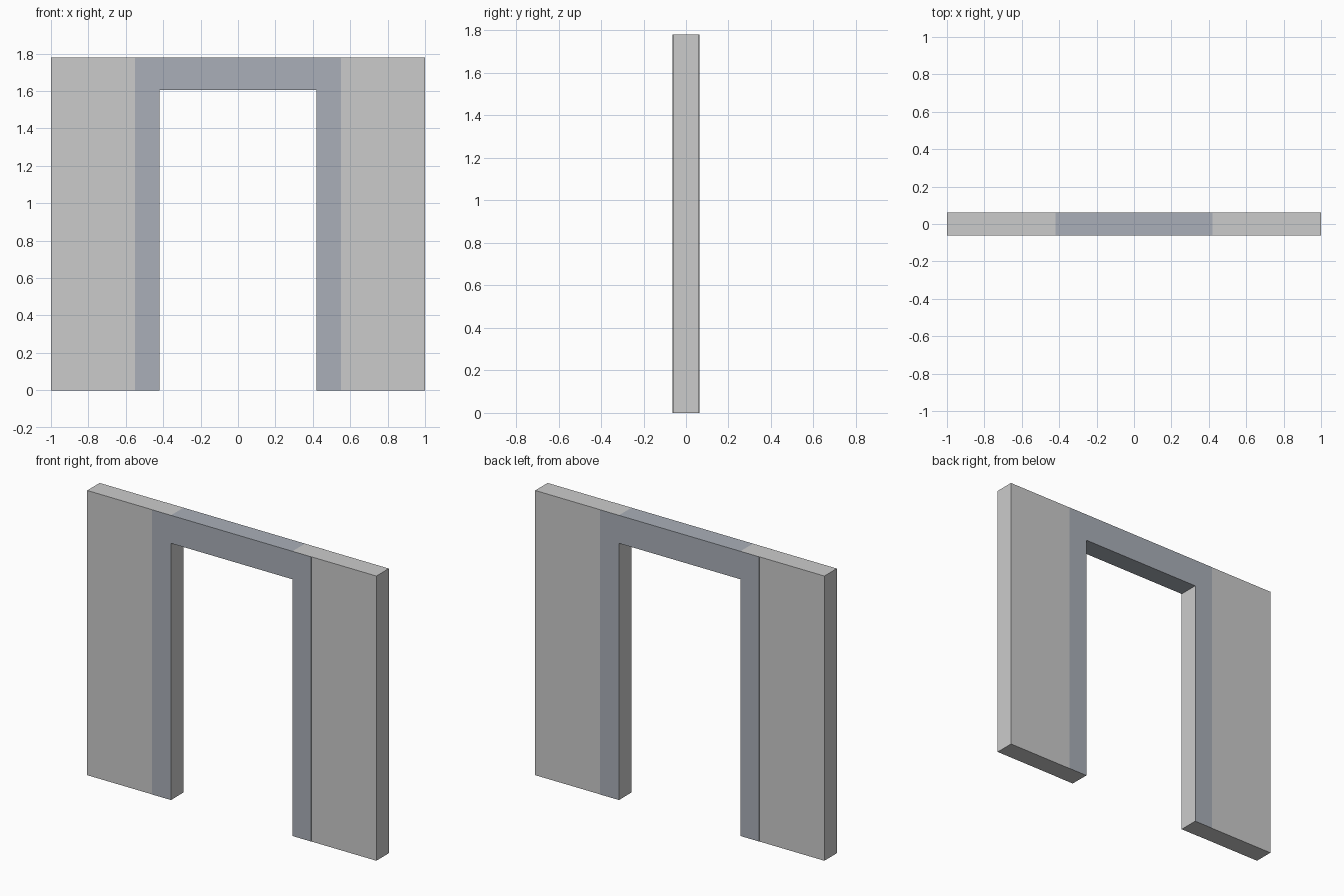
import bpy

if "Cube" in bpy.data.objects:
    bpy.data.objects.remove(bpy.data.objects["Cube"])


def material(name, color):
    m = bpy.data.materials.new(name)
    m.diffuse_color = (*color, 1)
    m.use_nodes = True
    m.node_tree.nodes["Principled BSDF"].inputs["Base Color"].default_value = m.diffuse_color
    return m


wall_mat = material("wall_grey", (0.60, 0.63, 0.62))
frame_mat = material("frame_slate", (0.40, 0.43, 0.48))

HEIGHT = 1.78      # overall height
OPEN_X = 0.42      # half width of the opening
OPEN_Z = 1.605     # top of the opening
TRIM_X = 0.55      # outer edge of the door trim
DEPTH = 0.0625     # half thickness
SKIN = 0.001       # trim thickness


def box(name, lo, hi, mat):
    mid = [(a + b) / 2 for a, b in zip(lo, hi)]
    bpy.ops.mesh.primitive_cube_add(size=1, location=mid)
    ob = bpy.context.object
    ob.name = name
    ob.scale = [b - a for a, b in zip(lo, hi)]
    bpy.ops.object.transform_apply(location=True, rotation=False, scale=True)
    ob.data.materials.append(mat)
    return ob


core = DEPTH - SKIN

for side, s in (("left", -1), ("right", 1)):
    # Wall panel on each side of the doorway
    x0, x1 = sorted((s * OPEN_X, s))
    box(side + "_wall", (x0, -core, 0), (x1, core, HEIGHT), wall_mat)
    # Thin trim strips beside the opening, front and back
    x0, x1 = sorted((s * OPEN_X, s * TRIM_X))
    for face, f in (("front", -1), ("back", 1)):
        y0, y1 = sorted((f * core, f * DEPTH))
        box(f"{side}_{face}_trim", (x0, y0, 0), (x1, y1, HEIGHT), frame_mat)

# Lintel over the opening
box("lintel", (-OPEN_X, -DEPTH, OPEN_Z), (OPEN_X, DEPTH, HEIGHT), frame_mat)
